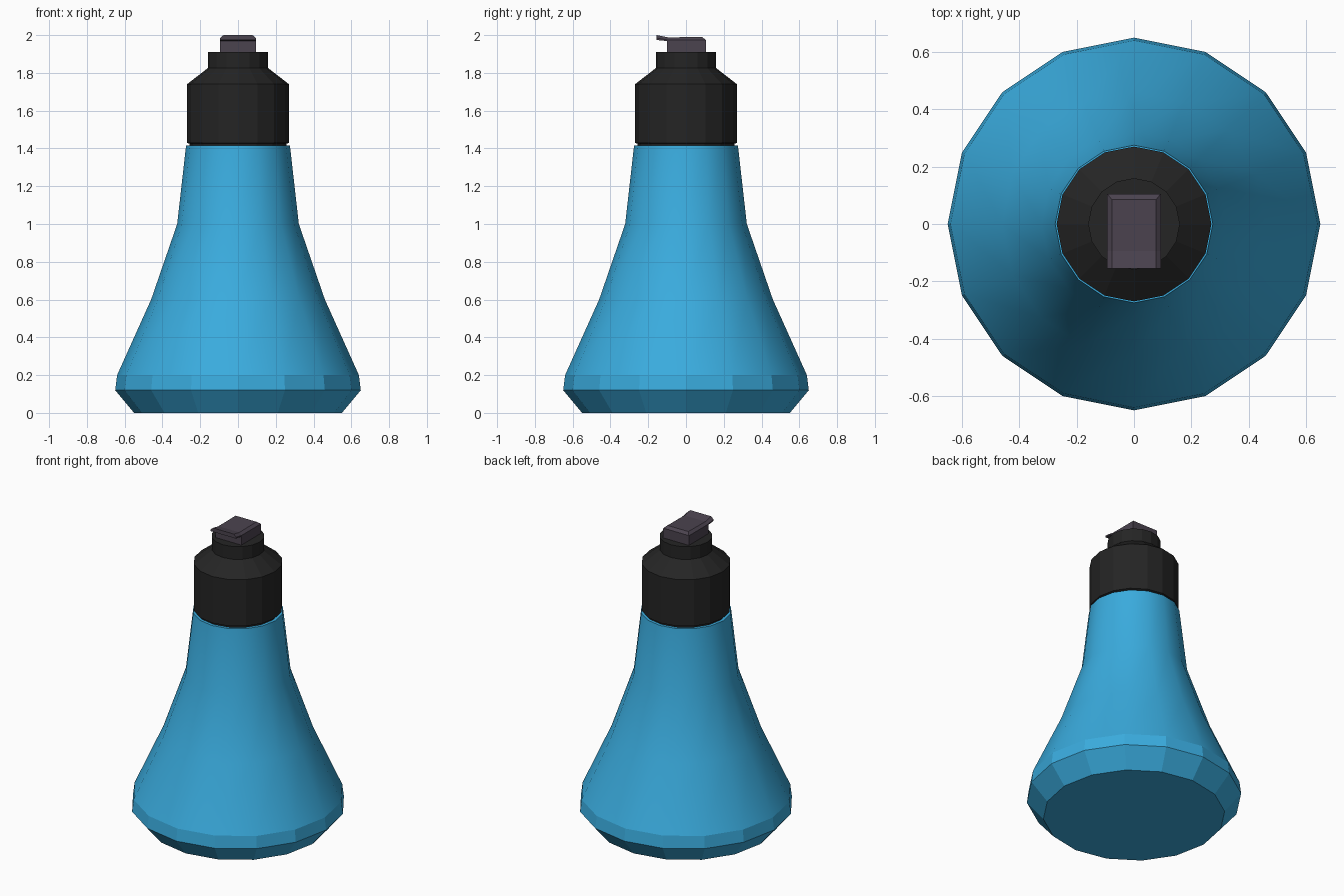
import bpy, bmesh, math

if "Cube" in bpy.data.objects:
    bpy.data.objects.remove(bpy.data.objects["Cube"])

SIDES = 16


def material(name, rgb):
    m = bpy.data.materials.new(name)
    m.diffuse_color = (*rgb, 1)
    m.use_nodes = True
    m.node_tree.nodes["Principled BSDF"].inputs["Base Color"].default_value = m.diffuse_color
    return m


BLUE = material("blue plastic", (0.042, 0.41, 0.73))
BLACK = material("black plastic", (0.018, 0.018, 0.018))
GREY = material("purple grey", (0.07, 0.056, 0.078))


def finish(name, bm, mat):
    bmesh.ops.recalc_face_normals(bm, faces=bm.faces)
    me = bpy.data.meshes.new(name)
    bm.to_mesh(me)
    bm.free()
    me.materials.append(mat)
    ob = bpy.data.objects.new(name, me)
    bpy.context.collection.objects.link(ob)
    return ob


def loft(bm, rings):
    """Skin a list of closed point rings and cap both ends."""
    vs = [[bm.verts.new(p) for p in ring] for ring in rings]
    n = len(vs[0])
    for a, b in zip(vs, vs[1:]):
        for i in range(n):
            j = (i + 1) % n
            bm.faces.new((a[i], a[j], b[j], b[i]))
    bm.faces.new(vs[0])
    bm.faces.new(vs[-1])


def lathe(name, profile, mat, smooth_range=None):
    bm = bmesh.new()
    angles = [2 * math.pi * i / SIDES for i in range(SIDES)]
    loft(bm, [[(r * math.cos(a), r * math.sin(a), z) for a in angles]
              for r, z in profile])
    if smooth_range:
        lo, hi = smooth_range
        for f in bm.faces:
            z = [v.co.z for v in f.verts]
            f.smooth = min(z) > lo - 0.001 and max(z) - min(z) > 0.01
        for e in bm.edges:
            za, zb = (v.co.z for v in e.verts)
            if abs(za - zb) < 1e-5 and (za < lo + 0.001 or za > hi - 0.001):
                e.smooth = False
    return finish(name, bm, mat)


# Bottle body: faceted foot, smooth flared sides
lathe("bottle_body", [(0.55, 0), (0.65, 0.12), (0.64, 0.20), (0.46, 0.60),
                      (0.322, 1.0), (0.275, 1.415)], BLUE, (0.20, 1.415))

# Stepped cap
lathe("cap", [(0.255, 1.41), (0.258, 1.425), (0.27, 1.43), (0.27, 1.74),
              (0.16, 1.825), (0.16, 1.91)], BLACK)

# Nozzle block on top of the cap
bm = bmesh.new()
loft(bm, [[(-0.095, -0.1, z), (0.095, -0.1, z), (0.095, 0.105, z), (-0.095, 0.105, z)]
          for z in (1.90, 1.972)])
finish("nozzle_block", bm, GREY)

# Bevelled lid with an upturned front lip: y, underside, shoulder, top, half top width
bm = bmesh.new()
stations = [(-0.155, 1.974, 1.984, 2.0, 0.077), (-0.095, 1.968, 1.974, 1.988, 0.077),
            (0.085, 1.968, 1.974, 1.99, 0.077), (0.105, 1.968, 1.973, 1.975, 0.093)]
loft(bm, [[(-0.095, y, b), (0.095, y, b), (0.095, y, s), (w, y, t), (-w, y, t), (-0.095, y, s)]
          for y, b, s, t, w in stations])
finish("nozzle_lid", bm, GREY)
